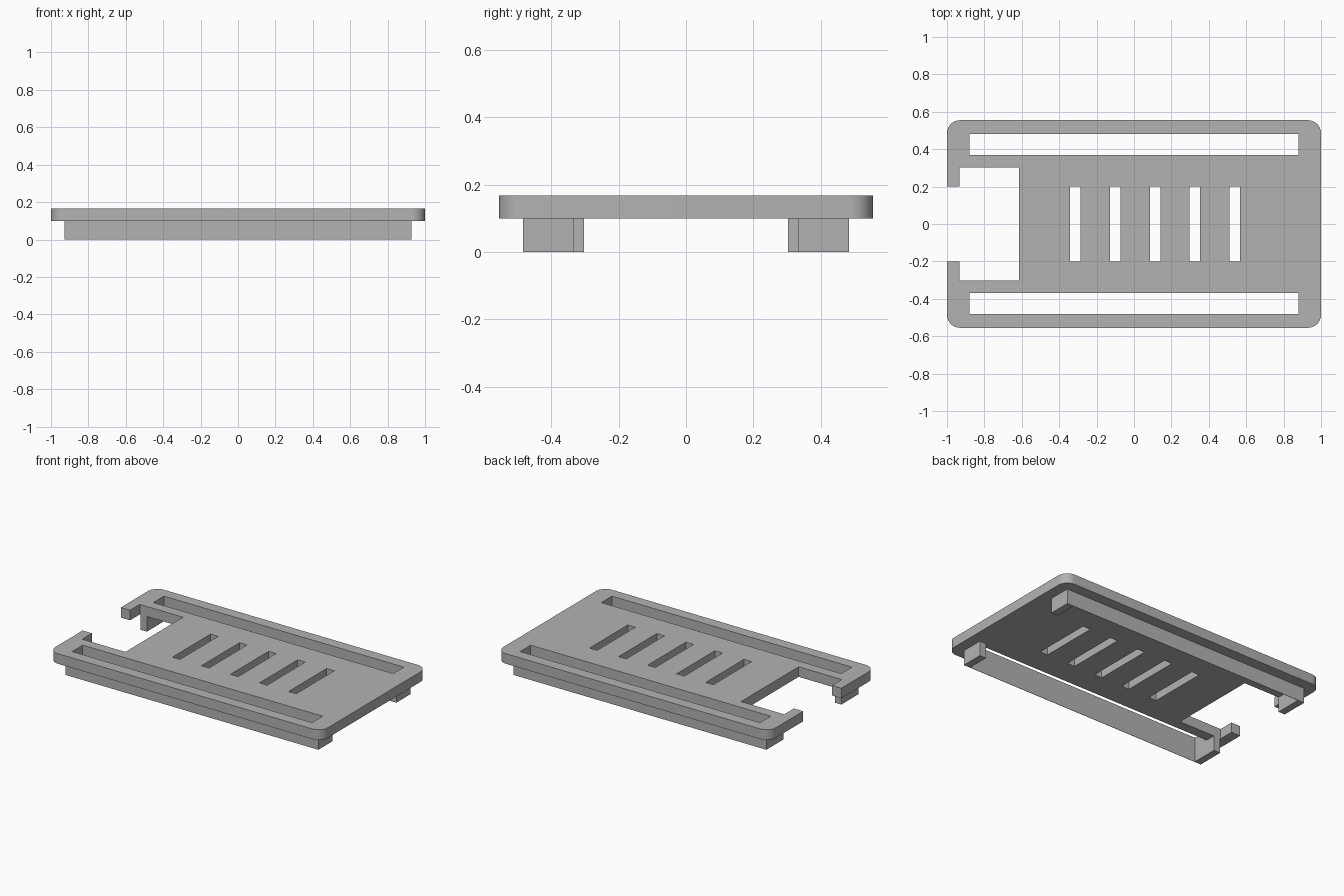
import bpy
import bmesh
from math import sin, cos, pi

cube = bpy.data.objects.get("Cube")
if cube:
    bpy.data.objects.remove(cube, do_unlink=True)

# Material
GREY = (0.45, 0.45, 0.45, 1)
grey = bpy.data.materials.new("plain_grey")
grey.use_nodes = True
grey.diffuse_color = GREY
grey.node_tree.nodes["Principled BSDF"].inputs["Base Color"].default_value = GREY

HALF_X, HALF_Y, RADIUS = 1.0, 0.555, 0.07
BASE, TOP = 0.10, 0.167
SLOT_X, SLOT_IN, SLOT_OUT = 0.88, 0.37, 0.481
RAIL_X = 0.928


def rect(x0, x1, y0, y1):
    return [(x0, y0), (x1, y0), (x1, y1), (x0, y1)]


def corner(sx, sy, start, steps=10):
    cx, cy = sx * (HALF_X - RADIUS), sy * (HALF_Y - RADIUS)
    angles = [start + i * pi / 2 / steps for i in range(steps + 1)]
    return [(cx + RADIUS * cos(a), cy + RADIUS * sin(a)) for a in angles]


def extruded(name, loops, z0, z1):
    """Flat outlines with holes, raised into a solid from z0 to z1."""
    curve = bpy.data.curves.new(name, "CURVE")
    curve.dimensions = "2D"
    curve.fill_mode = "BOTH"
    curve.extrude = (z1 - z0) / 2
    for loop in loops:
        spline = curve.splines.new("POLY")
        spline.points.add(len(loop) - 1)
        for point, (x, y) in zip(spline.points, loop):
            point.co = (x, y, 0, 1)
        spline.use_cyclic_u = True
    obj = bpy.data.objects.new(name, curve)
    bpy.context.collection.objects.link(obj)
    bpy.ops.object.select_all(action="DESELECT")
    obj.select_set(True)
    bpy.context.view_layer.objects.active = obj
    bpy.ops.object.convert(target="MESH")
    obj = bpy.context.object
    obj.name = name
    # Weld the caps to the sides and set the height
    bm = bmesh.new()
    bm.from_mesh(obj.data)
    bmesh.ops.remove_doubles(bm, verts=bm.verts, dist=0.0005)
    bmesh.ops.translate(bm, verts=bm.verts, vec=(0, 0, (z0 + z1) / 2))
    bmesh.ops.recalc_face_normals(bm, faces=bm.faces)
    bm.to_mesh(obj.data)
    bm.free()
    obj.data.materials.clear()
    obj.data.materials.append(grey)
    bpy.ops.object.shade_smooth_by_angle()
    return obj


# Plate outline: rounded corners and a notch with two hooks on the -x end
notch = [(-1, -0.2), (-0.932, -0.2), (-0.932, -0.302), (-0.615, -0.302)]
notch += [(x, -y) for x, y in reversed(notch)]
outline = (corner(1, -1, -pi / 2) + corner(1, 1, 0) + corner(-1, 1, pi / 2)
           + notch[::-1] + corner(-1, -1, pi))

# Two long slots and five short vents
holes = [rect(-SLOT_X, SLOT_X, SLOT_IN, SLOT_OUT),
         rect(-SLOT_X, SLOT_X, -SLOT_OUT, -SLOT_IN)]
for i in range(5):
    x = -0.313 + i * 0.213
    holes.append(rect(x - 0.028, x + 0.028, -0.2, 0.2))
extruded("plate", [outline] + holes, BASE, TOP)

# Thin skirt under each slot, with a return at both ends
for side, name in ((1, "back_skirt"), (-1, "front_skirt")):
    outer = SLOT_OUT + 0.002
    profile = [(-RAIL_X, outer), (-RAIL_X, 0.302), (-SLOT_X, 0.302),
               (-SLOT_X, SLOT_OUT), (SLOT_X, SLOT_OUT), (SLOT_X, 0.334),
               (RAIL_X, 0.334), (RAIL_X, outer)]
    extruded(name, [[(x, side * y) for x, y in profile]], 0, BASE)
